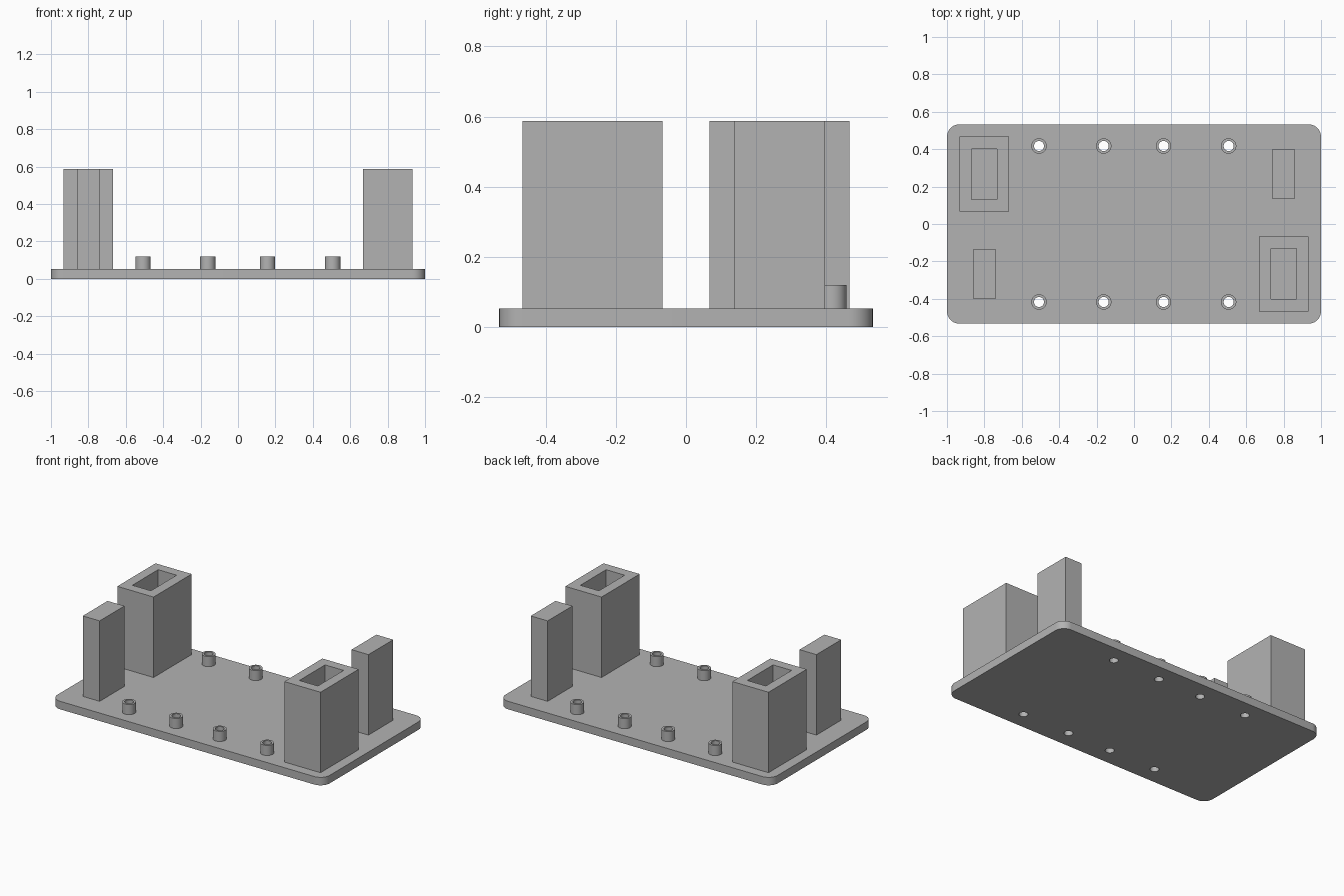
import bpy
import bmesh
from math import sin, cos, pi, radians

if "Cube" in bpy.data.objects:
    bpy.data.objects.remove(bpy.data.objects["Cube"])

GREY = (0.45, 0.45, 0.45, 1)
grey = bpy.data.materials.new("plain_grey")
grey.use_nodes = True
grey.diffuse_color = GREY
grey.node_tree.nodes["Principled BSDF"].inputs["Base Color"].default_value = GREY


def circle(x, y, r, n=48):
    return [(x + r * cos(2 * pi * i / n), y + r * sin(2 * pi * i / n)) for i in range(n)]


def rect(x, y, hx, hy, r=0, steps=10):
    """Rectangle outline by half sizes, with optional rounded corners."""
    if not r:
        return [(x + hx, y + hy), (x - hx, y + hy), (x - hx, y - hy), (x + hx, y - hy)]
    pts = []
    for k, (sx, sy) in enumerate([(1, 1), (-1, 1), (-1, -1), (1, -1)]):
        for i in range(steps + 1):
            a = pi / 2 * (k + i / steps)
            pts.append((x + sx * (hx - r) + r * cos(a), y + sy * (hy - r) + r * sin(a)))
    return pts


def extrude(name, outlines, z0, z1):
    """Solid from a flat outline; further outlines inside it become holes."""
    curve = bpy.data.curves.new(name + "_profile", "CURVE")
    curve.dimensions = "2D"
    curve.fill_mode = "BOTH"
    curve.extrude = (z1 - z0) / 2
    for pts in outlines:
        spline = curve.splines.new("POLY")
        spline.points.add(len(pts) - 1)
        for p, (x, y) in zip(spline.points, pts):
            p.co = (x, y, 0, 1)
        spline.use_cyclic_u = True
    temp = bpy.data.objects.new(name + "_profile", curve)
    mesh = bpy.data.meshes.new_from_object(temp)
    bpy.data.objects.remove(temp)
    bpy.data.curves.remove(curve)

    bm = bmesh.new()
    bm.from_mesh(mesh)
    bmesh.ops.remove_doubles(bm, verts=bm.verts, dist=0.0001)
    bmesh.ops.translate(bm, verts=bm.verts, vec=(0, 0, (z0 + z1) / 2))
    bmesh.ops.recalc_face_normals(bm, faces=bm.faces)
    for f in bm.faces:
        f.smooth = True
    bm.to_mesh(mesh)
    bm.free()
    mesh.set_sharp_from_angle(angle=radians(30))
    mesh.materials.clear()
    mesh.materials.append(grey)
    mesh.name = name
    obj = bpy.data.objects.new(name, mesh)
    bpy.context.collection.objects.link(obj)
    return obj


BASE_TOP, POST_TOP, STANDOFF_TOP = 0.053, 0.587, 0.12
POST_X, POST_Y = 0.8, 0.267
HOLE_R = 0.027
spots = [(x, y) for y in (-0.417, 0.417) for x in (-0.508, -0.162, 0.158, 0.506)]

# Base plate with rounded corners and screw holes
extrude("base_plate", [rect(0, 0, 1, 0.533, 0.067)] + [circle(x, y, HOLE_R) for x, y in spots],
        0, BASE_TOP)

# Hollow standoffs over the screw holes
for i, (x, y) in enumerate(spots):
    extrude(f"standoff_{i + 1}", [circle(x, y, 0.041), circle(x, y, HOLE_R)],
            BASE_TOP, STANDOFF_TOP)

# Sockets and pegs on opposite corners
for s, side in ((1, "left"), (-1, "right")):
    x = s * POST_X
    extrude(f"{side}_socket", [rect(x, -s * POST_Y, 0.133, 0.2), rect(x, -s * POST_Y, 0.068, 0.135)],
            BASE_TOP, POST_TOP)
    extrude(f"{side}_peg", [rect(x, s * POST_Y, 0.062, 0.13)], BASE_TOP, POST_TOP)
